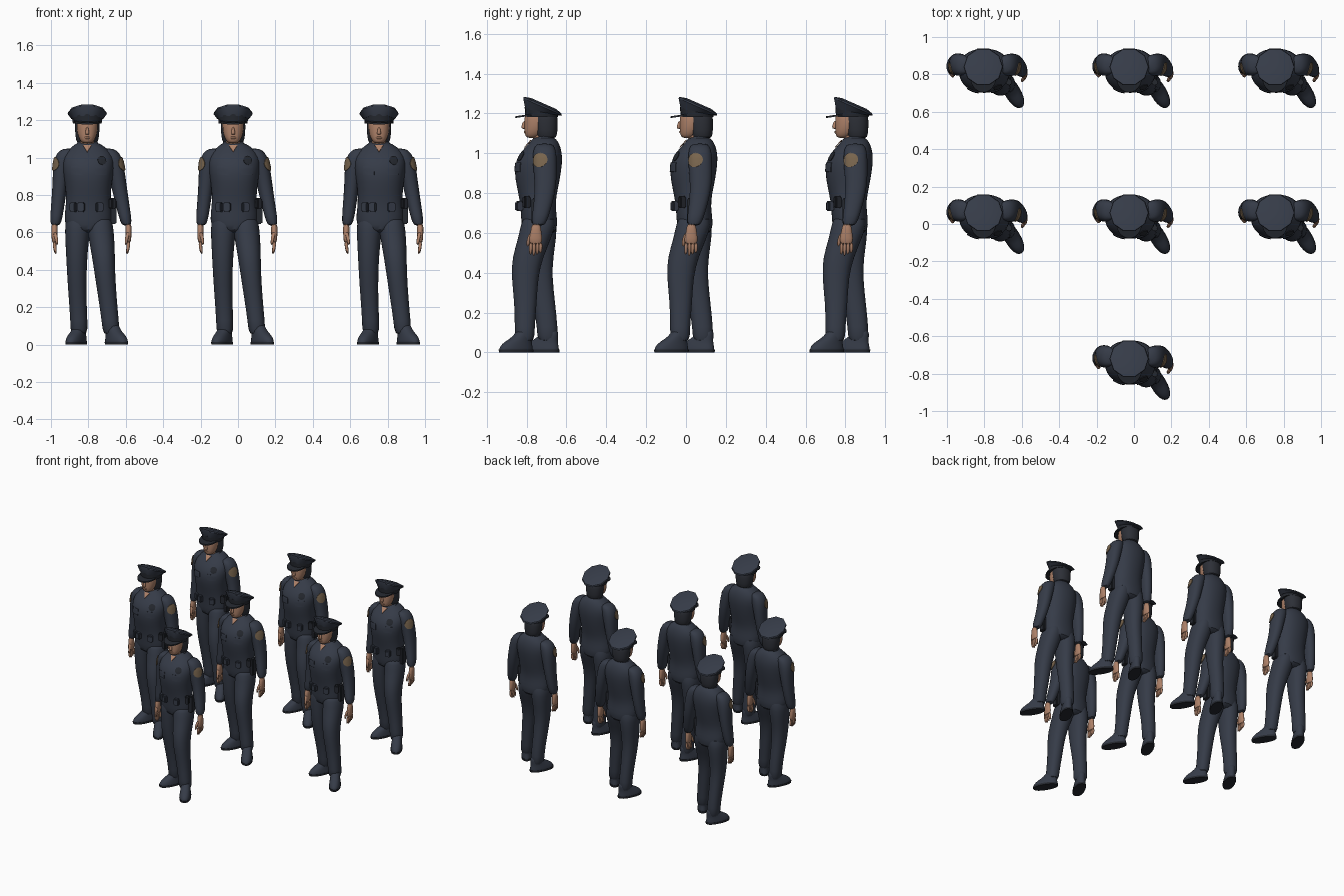
import bpy, bmesh, math
from mathutils import Vector

cube = bpy.data.objects.get("Cube")
if cube:
    bpy.data.objects.remove(cube)


def material(name, *rgb):
    mat = bpy.data.materials.new(name)
    mat.use_nodes = True
    mat.diffuse_color = (*rgb, 1)
    mat.node_tree.nodes["Principled BSDF"].inputs["Base Color"].default_value = (*rgb, 1)
    return mat


navy = material("navy cloth", .036, .044, .064)
dark = material("dark leather", .018, .021, .028)
hair_color = material("dark hair", .026, .029, .038)
skin = material("skin", .42, .22, .14)
tan = material("tan patch", .19, .13, .075)
parts = []


def finish(name, bm, mat):
    mesh = bpy.data.meshes.new(name)
    bm.to_mesh(mesh)
    bm.free()
    mesh.materials.append(mat)
    part = bpy.data.objects.new(name, mesh)
    bpy.context.collection.objects.link(part)
    parts.append(part)
    return part


def loft(name, mat, rings, sides=16, smooth=True, slopes=None, power=.9):
    """Skin a stack of rings (x, y, z, half width, half depth); slopes tilt them along y."""
    bm = bmesh.new()
    loops = []
    for i, (x, y, z, rx, ry) in enumerate(rings):
        loop = []
        for k in range(sides):
            a = math.tau * k / sides
            c, s = math.cos(a), math.sin(a)
            dx = math.copysign(abs(c) ** power, c) * rx
            dy = math.copysign(abs(s) ** power, s) * ry
            loop.append(bm.verts.new((x + dx, y + dy, z + (slopes[i] * dy if slopes else 0))))
        loops.append(loop)
    for low, high in zip(loops, loops[1:]):
        for k in range(sides):
            n = (k + 1) % sides
            bm.faces.new((low[k], low[n], high[n], high[k]))
    bm.faces.new(loops[0])
    bm.faces.new(loops[-1])
    bmesh.ops.recalc_face_normals(bm, faces=bm.faces)
    part = finish(name, bm, mat)
    if smooth:
        part.modifiers.new("round", 'SUBSURF').levels = 1
    return part


def plate(name, mat, target, spot, normal, radius, sides=20, turn=0, stretch=1):
    """Thin plate wrapped onto a target along its normal."""
    bm = bmesh.new()
    bmesh.ops.create_circle(bm, cap_ends=True, cap_tris=True, segments=sides, radius=radius)
    bmesh.ops.subdivide_edges(bm, edges=bm.edges[:], cuts=3, use_grid_fill=True)
    for v in bm.verts:
        v.co.rotate(Vector((0, 0, 1)).rotation_difference(Vector((0, 0, 1))))
        x, y = v.co.x, v.co.y
        v.co.x = (x * math.cos(turn) - y * math.sin(turn)) * stretch
        v.co.y = x * math.sin(turn) + y * math.cos(turn)
    part = finish(name, bm, mat)
    direction = Vector(normal).normalized()
    part.rotation_euler = direction.to_track_quat('Z', 'Y').to_euler()
    part.location = Vector(spot) + direction * .08
    wrap = part.modifiers.new("wrap", 'SHRINKWRAP')
    wrap.target = target
    wrap.wrap_method = 'PROJECT'
    wrap.use_project_z = True
    wrap.use_positive_direction = False
    wrap.use_negative_direction = True
    wrap.wrap_mode = 'ABOVE_SURFACE'
    wrap.offset = .004
    thick = part.modifiers.new("thickness", 'SOLIDIFY')
    thick.thickness = .004
    thick.offset = 0
    return part


def box(name, mat, spot, size, turn=0):
    bm = bmesh.new()
    bmesh.ops.create_cube(bm, size=1)
    bmesh.ops.scale(bm, vec=size, verts=bm.verts)
    bmesh.ops.bevel(bm, geom=bm.edges[:], offset=.006, segments=2, affect='EDGES')
    part = finish(name, bm, mat)
    part.location = spot
    part.rotation_euler.z = turn


# Torso, belt and gear
mid = -.02
shirt = loft("shirt", navy, [
    (mid, .045, .59, .09, .08), (mid, .045, .64, .13, .092), (mid, .04, .7, .128, .09),
    (mid, .035, .76, .12, .09), (mid, .035, .83, .122, .105), (mid, .035, .91, .135, .12),
    (mid, .045, .98, .143, .117), (mid, .062, 1.03, .125, .09), (mid, .07, 1.06, .085, .068),
    (mid - .005, .065, 1.085, .052, .052)], sides=20)
loft("belt", dark, [(mid, .037, .715, .13, .094), (mid, .036, .75, .127, .094)], sides=24)
for x, y, turn in ((-.1, -.04, -.6), (-.06, -.06, -.2), (.04, -.055, .3)):
    box("belt_pouch", navy, (x, y, .735), (.04, .03, .05), turn)
box("holster", dark, (.115, .03, .71), (.03, .05, .13))
box("radio", dark, (.11, -.02, .755), (.03, .035, .06), .5)

# Collar, open neck, badge and pocket flaps
loft("collar", navy, [(-.025, .06, 1.05, .066, .066), (-.025, .06, 1.075, .058, .058),
                      (-.025, .06, 1.095, .05, .052)], slopes=[.3, .4, .4])
plate("open_neck", skin, shirt, (-.026, -.005, 1.05), (0, -.85, .5), .032, 3, math.pi, .8)
plate("badge", dark, shirt, (.055, -.06, .985), (.3, -1, .1), .024, 10)
for x in (-.08, .045):
    plate("pocket_flap", navy, shirt, (x, -.07, .93), (0, -1, 0), .032, 4, math.pi / 4, 1.3)

# Legs
loft("right_leg", navy, [
    (-.07, .045, .69, .06, .075), (-.075, .045, .65, .072, .088), (-.08, .045, .57, .065, .085),
    (-.082, .04, .48, .058, .075), (-.082, .045, .38, .053, .064), (-.078, .068, .25, .048, .056),
    (-.07, .085, .12, .046, .052), (-.07, .085, .045, .048, .054)])
loft("left_leg", navy, [
    (.035, .045, .69, .06, .075), (.04, .04, .65, .073, .09), (.05, .02, .57, .07, .084),
    (.06, -.015, .48, .063, .079), (.068, -.03, .38, .056, .068), (.082, -.025, .25, .05, .057),
    (.098, -.03, .12, .046, .05), (.103, -.03, .045, .047, .052)])

# Shoes with dark soles
for side, x, y, turn in (("left", .13, -.073, .53), ("right", -.085, .055, -.44)):
    shoe = loft(side + "_shoe", navy, [
        (0, 0, .008, .042, .094), (0, 0, .012, .043, .096), (0, 0, .03, .042, .094),
        (0, .012, .055, .037, .076), (0, .04, .08, .035, .05), (0, .05, .12, .032, .04)])
    sole = loft(side + "_sole", dark, [(0, 0, 0, .042, .095), (0, 0, .014, .043, .097)],
                sides=24, smooth=False)
    for part in (shoe, sole):
        part.location = (x, y, 0)
        part.rotation_euler.z = turn

# Sleeves with shoulder patches
right_sleeve = loft("right_sleeve", navy, [
    (-.125, .07, 1.05, .03, .04), (-.142, .07, 1.025, .048, .056), (-.155, .072, .98, .052, .062),
    (-.165, .074, .92, .046, .06), (-.173, .075, .84, .04, .055), (-.182, .072, .76, .037, .049),
    (-.19, .065, .69, .034, .043), (-.197, .058, .63, .028, .036)])
left_sleeve = loft("left_sleeve", navy, [
    (.085, .07, 1.05, .03, .04), (.1, .07, 1.025, .048, .056), (.115, .07, .98, .052, .062),
    (.13, .073, .92, .046, .06), (.145, .075, .84, .042, .055), (.16, .065, .76, .038, .049),
    (.175, .05, .69, .034, .043), (.186, .037, .63, .028, .036)])
plate("right_patch", tan, right_sleeve, (-.195, .047, .965), (-.85, -.5, .1), .036)
plate("left_patch", tan, left_sleeve, (.158, .047, .965), (.85, -.5, .1), .036)

# Hands with four fingers and a thumb
for side, x, y in ((-1, -.201, .052), (1, .194, .027)):
    label = "left_" if side > 0 else "right_"
    loft(label + "palm", skin, [
        (x, y, .65, .018, .024), (x, y, .61, .018, .027), (x, y - .002, .575, .017, .036),
        (x, y - .002, .54, .013, .034)], sides=10)
    for i in range(4):
        fy = y - .026 + i * .0165
        tip = .482 + .008 * abs(i - 1)
        loft(label + "finger", skin, [
            (x, fy, .555, .011, .01), (x, fy, .52, .01, .0095),
            (x - side * .008, fy - .002, tip, .007, .007)], sides=8)
    loft(label + "thumb", skin, [
        (x, y - .02, .605, .012, .012), (x - side * .01, y - .038, .57, .01, .011),
        (x - side * .014, y - .042, .53, .007, .008)], sides=8)

# Head: neck, face, nose, ears and hair
hx = -.026
loft("neck", skin, [(hx, .055, 1.03, .045, .045), (hx, .05, 1.12, .042, .042)])
loft("face", skin, [
    (hx, .005, 1.076, .022, .022), (hx, .012, 1.088, .036, .04), (hx, .022, 1.11, .048, .054),
    (hx, .03, 1.14, .056, .062), (hx, .035, 1.175, .058, .068), (hx, .04, 1.22, .056, .066)])
loft("nose", skin, [(hx, -.033, 1.122, .011, .011), (hx, -.036, 1.131, .012, .014),
                    (hx, -.03, 1.165, .006, .008)], sides=8)
loft("lips", skin, [(hx, -.022, 1.098, .016, .01), (hx, -.025, 1.107, .019, .012),
                    (hx, -.024, 1.114, .014, .009)], sides=8)
loft("hair", hair_color, [
    (hx, .08, 1.072, .05, .045), (hx, .078, 1.09, .061, .056), (hx, .076, 1.14, .067, .062),
    (hx, .07, 1.19, .067, .066), (hx, .065, 1.21, .06, .06)])

# Peaked cap: band, flared crown and visor
loft("cap_band", dark, [(hx, .055, 1.182, .077, .082), (hx, .055, 1.215, .08, .085)],
     sides=20, smooth=False, slopes=[0, -.2], power=1)
loft("cap_crown", navy, [
    (hx, .055, 1.207, .082, .086), (hx, .06, 1.233, .105, .102),
    (hx, .06, 1.242, .102, .099), (hx, .065, 1.25, .07, .065)],
     sides=10, smooth=False, slopes=[-.2, -.44, -.44, -.44], power=1)
loft("cap_visor", dark, [(hx, .01, 1.19, .07, .088), (hx, .01, 1.199, .07, .086)],
     sides=24, smooth=False, slopes=[.15, .15], power=1)

# Bake the modifiers, then shade smoothly with sharp edges kept
bpy.context.view_layer.update()
graph = bpy.context.evaluated_depsgraph_get()
baked = [bpy.data.meshes.new_from_object(p.evaluated_get(graph)) for p in parts]
for part, mesh in zip(parts, baked):
    part.modifiers.clear()
    part.data = mesh
    mesh.shade_smooth()
    mesh.set_sharp_from_angle(angle=math.radians(35))

# Repeat the figure over the formation: two rows of three and one in front
gap = .78
spots = [(col * gap, row * gap) for row in (0, 1) for col in (-1, 0, 1)] + [(0, -gap)]
for x, y in spots:
    if x or y:
        for part in parts:
            twin = part.copy()
            twin.location = part.location + Vector((x, y, 0))
            bpy.context.collection.objects.link(twin)
